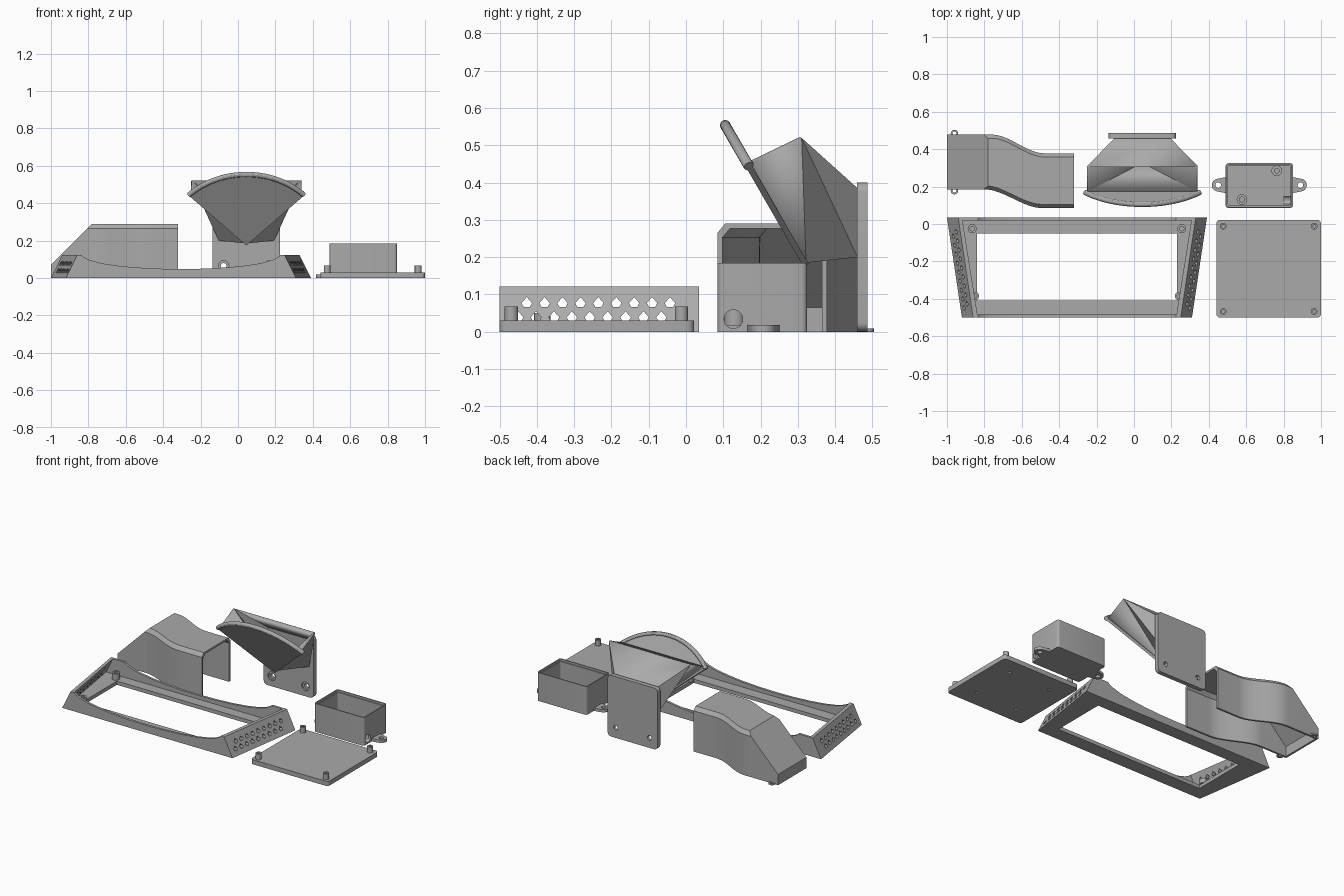
import bpy, bmesh
from math import sin, cos, pi, radians
from mathutils import Vector

if "Cube" in bpy.data.objects:
    bpy.data.objects.remove(bpy.data.objects["Cube"])

grey = bpy.data.materials.new("plain_grey")
grey.use_nodes = True
grey.diffuse_color = (0.4, 0.4, 0.4, 1)
grey.node_tree.nodes["Principled BSDF"].inputs["Base Color"].default_value = (0.4, 0.4, 0.4, 1)
parts = []


# ---- helpers ----
def finish(name, bm):
    bmesh.ops.recalc_face_normals(bm, faces=bm.faces)
    me = bpy.data.meshes.new(name)
    bm.to_mesh(me)
    bm.free()
    me.materials.append(grey)
    ob = bpy.data.objects.new(name, me)
    bpy.context.collection.objects.link(ob)
    parts.append(ob)
    return ob


def add_loft(bm, rings):
    rows = [[bm.verts.new(p) for p in ring] for ring in rings]
    n = len(rows[0])
    for a, b in zip(rows, rows[1:]):
        for i in range(n):
            bm.faces.new((a[i], a[(i + 1) % n], b[(i + 1) % n], b[i]))
    bm.faces.new(rows[0])
    bm.faces.new(rows[-1])


def loft(name, *solids):
    """Each solid is a list of matching point rings, capped at both ends."""
    bm = bmesh.new()
    for rings in solids:
        add_loft(bm, rings)
    return finish(name, bm)


def flat(pts, z):
    return [(x, y, z) for x, y in pts]


def slab(pts, z0, z1):
    return [flat(pts, z0), flat(pts, z1)]


def along_y(pts, y0, y1):
    return [[(x, y, z) for x, z in pts] for y in (y0, y1)]


def along_x(pts, x0, x1):
    return [[(x, y, z) for y, z in pts] for x in (x0, x1)]


def circle(cx, cy, r, n=24):
    return [(cx + r * cos(2 * pi * i / n), cy + r * sin(2 * pi * i / n)) for i in range(n)]


def rrect(x0, x1, y0, y1, r=0.0, n=5):
    if r == 0:
        return [(x0, y0), (x1, y0), (x1, y1), (x0, y1)]
    pts = []
    for k, (cx, cy) in enumerate(((x1 - r, y1 - r), (x0 + r, y1 - r), (x0 + r, y0 + r), (x1 - r, y0 + r))):
        for i in range(n + 1):
            a = pi / 2 * (k + i / n)
            pts.append((cx + r * cos(a), cy + r * sin(a)))
    return pts


def boolean(ob, *solids, op='DIFFERENCE'):
    """Apply each solid in turn, then discard it."""
    for rings in solids:
        tool = loft("cutter", rings)
        parts.remove(tool)
        tool.hide_render = True
        mod = ob.modifiers.new("cut", 'BOOLEAN')
        mod.operation, mod.object, mod.solver = op, tool, 'EXACT'
        bpy.context.view_layer.objects.active = ob
        bpy.ops.object.modifier_apply(modifier=mod.name)
        bpy.data.objects.remove(tool)


def screw_post(name, x, y, r, z0, z1, hole):
    post = loft(name, slab(circle(x, y, r), z0, z1))
    boolean(post, slab(circle(x, y, hole, 16), z0 + 0.006, z1 + 0.1))


# ---- display bezel: tapered tray with window, dipped walls and vented ends ----
MID = -0.305


def tray(grow, z0, z1, lean0, lean1):
    def ring(z, lean):
        b, f = 0.695 - lean - grow, 0.615 - lean - grow
        return [(MID - f, -0.5 + grow * 0.7, z), (MID + f, -0.5 + grow * 0.7, z),
                (MID + b, 0.035 - grow * 0.7, z), (MID - b, 0.035 - grow * 0.7, z)]
    return [ring(z0, lean0), ring(z1, lean1)]


bezel = loft("bezel_frame", tray(0, 0, 0.122, 0, 0.06))
boolean(bezel, tray(0.022, 0.024, 0.15, 0.012, 0.075),
        slab(rrect(-0.84, 0.23, -0.41, -0.05), -0.1, 0.1))
half = [(0.535, 0.13), (0.525, 0.115), (0.49, 0.097), (0.43, 0.08), (0.35, 0.067), (0.25, 0.057), (0.12, 0.05)]
dip = [(MID - x, z) for x, z in half] + [(MID, 0.048)] + [(MID + x, z) for x, z in reversed(half)]
boolean(bezel, along_y(dip, -0.6, 0.1))
bm = bmesh.new()
for y0, z in ((-0.427, 0.077), (-0.45, 0.039)):
    for i in range(9):
        y = y0 + i * 0.048
        drop = [(y - 0.014, z), (y - 0.008, z - 0.011), (y + 0.008, z - 0.011), (y + 0.014, z), (y, z + 0.016)]
        add_loft(bm, along_x(drop, -1.1, 0.5))
vents = finish("vent_cutter", bm)
parts.remove(vents)
vents.hide_render = True
mod = bezel.modifiers.new("vents", 'BOOLEAN')
mod.object, mod.solver = vents, 'EXACT'
bpy.context.view_layer.objects.active = bezel
bpy.ops.object.modifier_apply(modifier=mod.name)
bpy.data.objects.remove(vents)
for side in (-1, 1):
    screw_post("bezel_back_post", MID + side * 0.56, -0.025, 0.024, 0.02, 0.065, 0.012)
    screw_post("bezel_front_post", MID + side * 0.545, -0.385, 0.022, 0.02, 0.05, 0.01)

# ---- flat base panel with corner posts ----
panel = loft("base_panel", slab(rrect(0.44, 1.0, -0.5, 0.022, 0.02), 0, 0.03))
for sx in (-1, 1):
    for sy in (-1, 1):
        boolean(panel, slab(circle(0.72 + sx * 0.15, -0.24 + sy * 0.15, 0.009, 12), -0.01, 0.015))
        screw_post("panel_post", 0.72 + sx * 0.243, -0.24 + sy * 0.228, 0.018, 0.028, 0.068, 0.009)

# ---- open box with mounting ears ----
box = loft("sensor_box", slab(rrect(0.49, 0.85, 0.085, 0.325, 0.015), 0, 0.185))
boolean(box, slab(rrect(0.503, 0.837, 0.098, 0.312, 0.01), 0.018, 0.3),
        slab(rrect(0.497, 0.843, 0.092, 0.318, 0.01), 0.172, 0.3),
        along_x(circle(0.127, 0.034, 0.025), 0.8, 0.9))
for side in (-1, 1):
    cx = 0.67 + side * 0.22
    arc = [(cx + side * 0.034 * cos(a), 0.208 + 0.034 * sin(a)) for a in (radians(d) for d in range(-80, 81, 16))]
    ear = loft("box_ear", slab([(0.67 + side * 0.178, 0.165)] + arc + [(0.67 + side * 0.178, 0.251)], 0, 0.018))
    boolean(ear, slab(circle(cx, 0.208, 0.015), -0.1, 0.1))
    screw_post("box_inner_post", 0.67 + side * 0.093, 0.208 + side * 0.077, 0.028, 0.015, 0.09, 0.013)
pad = loft("box_floor_pad", slab(rrect(0.56, 0.78, 0.15, 0.265), 0.015, 0.026))
boolean(pad, slab(rrect(0.71, 0.75, 0.17, 0.24), 0.02, 0.1))


# ---- cable cover: S-bent hood with sloped end, open below and at one end ----
def s_step(x, start, end):
    t = min(max((x - start) / (end - start), 0), 1)
    return t * t * (3 - 2 * t)


def hood(t, x0, x1, z0, ztop):
    def ring(z, inset):
        xs = [x0] + [-0.8 + 0.32 * i / 16 for i in range(17)] + [x1]
        front = [(x, 0.185 - 0.1 * s_step(x, -0.8, -0.49) + inset, z) for x in xs]
        back = [(x, 0.478 - 0.1 * s_step(x, -0.76, -0.48) - inset, z) for x in xs]
        return front + back[::-1]
    return [ring(z0, t), ring(ztop - 0.024, t), ring(ztop, t + 0.02)]


def slope_wedge(drop):
    return along_y([(-1.1, -0.03 - drop), (-0.7, 0.37 - drop), (-1.1, 0.37 - drop)], -0.1, 0.7)


cover = loft("cable_cover", hood(0, -1.0, -0.32, 0, 0.29))
boolean(cover, slope_wedge(0))
inner = loft("cover_hollow", hood(0.013, -0.987, -0.2, -0.1, 0.277))
parts.remove(inner)
boolean(inner, slope_wedge(0.018))
inner.hide_render = True
mod = cover.modifiers.new("hollow", 'BOOLEAN')
mod.object, mod.solver = inner, 'EXACT'
bpy.context.view_layer.objects.active = cover
bpy.ops.object.modifier_apply(modifier=mod.name)
bpy.data.objects.remove(inner)
for y in (0.178, 0.484):
    tab = loft("cover_tab", slab(circle(-0.96, y, 0.02), 0, 0.009))
    boolean(tab, slab(circle(-0.96, y, 0.01, 16), -0.1, 0.1))

# ---- scoop: wall plate, open funnel and fan-shaped front ----
CX = 0.045
plate = loft("scoop_wall_plate", along_y(rrect(CX - 0.18, CX + 0.18, 0, 0.4, 0.025), 0.458, 0.487))
for side in (-1, 1):
    boolean(plate, along_y(circle(CX + side * 0.122, 0.065, 0.015), 0.4, 0.6),
            along_y(circle(CX + side * 0.122, 0.065, 0.028), 0.4, 0.468))

bm = bmesh.new()


def pair(w, y, z):
    return [bm.verts.new((CX + s * w, y, z)) for s in (-1, 1)]


lip, top = pair(0.295, 0.174, 0.452), pair(0.295, 0.31, 0.52)
back, low = pair(0.148, 0.46, 0.385), pair(0.148, 0.46, 0.2)
tip = bm.verts.new((CX, 0.322, 0.185))
for face in ((top[0], top[1], back[1], back[0]), (tip, low[0], low[1]), (back[0], back[1], low[1], low[0]),
             (lip[0], tip, lip[1])):
    bm.faces.new(face)
for k in (0, 1):
    bm.faces.new((top[k], back[k], low[k]))
    bm.faces.new((top[k], low[k], tip))
    bm.faces.new((top[k], tip, lip[k]))
# face outward regardless of the open mouth
centre = Vector((CX, 0.35, 0.38))
funnel = finish("scoop_funnel", bm)
bm = bmesh.new()
bm.from_mesh(funnel.data)
bm.normal_update()
for f in bm.faces:
    if f.normal.dot(f.calc_center_median() - centre) < 0:
        f.normal_flip()
bm.to_mesh(funnel.data)
bm.free()
shell = funnel.modifiers.new("wall", 'SOLIDIFY')
shell.thickness, shell.offset = 0.01, -1

base, up, out = Vector((CX, 0.322, 0.178)), Vector((0, -0.5, 0.866)), Vector((0, -0.866, -0.5))
side_dir = Vector((1, 0, 0))
angles = [radians(-45 + 90 * i / 28) for i in range(29)]


def radial(a):
    return side_dir * sin(a) + up * cos(a)


loft("scoop_fan", [[base + out * d] + [base + radial(a) * 0.44 + out * d for a in angles] for d in (-0.008, 0.008)])
loft("scoop_fan_rim", [[base + radial(a) * (0.434 + 0.014 * cos(b)) + out * 0.014 * sin(b)
                        for b in (2 * pi * i / 12 for i in range(12))] for a in angles])

# ---- shading ----
bpy.ops.object.select_all(action='DESELECT')
for ob in parts:
    ob.select_set(True)
bpy.context.view_layer.objects.active = bezel
bpy.ops.object.shade_smooth_by_angle(angle=radians(30))
